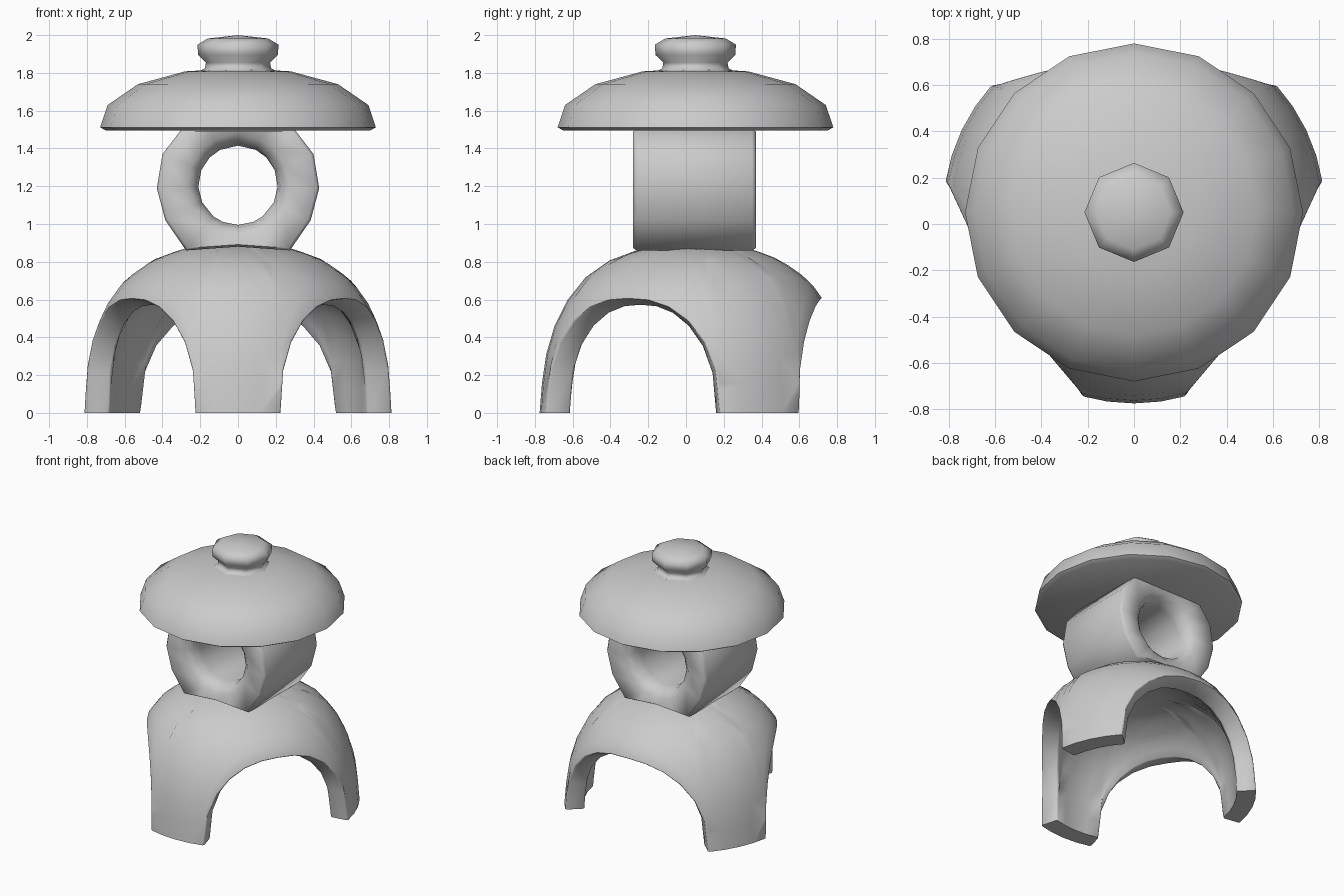
import bpy, bmesh, math

if "Cube" in bpy.data.objects:
    bpy.data.objects.remove(bpy.data.objects["Cube"])

CY = 0.05  # centre line of the turned parts


def finish(name, bm, angle=50):
    bmesh.ops.remove_doubles(bm, verts=bm.verts, dist=1e-4)
    bmesh.ops.recalc_face_normals(bm, faces=bm.faces)
    me = bpy.data.meshes.new(name)
    bm.to_mesh(me)
    bm.free()
    ob = bpy.data.objects.new(name, me)
    bpy.context.collection.objects.link(ob)
    bpy.ops.object.select_all(action='DESELECT')
    ob.select_set(True)
    bpy.context.view_layer.objects.active = ob
    bpy.ops.object.shade_smooth_by_angle(angle=math.radians(angle))
    return ob


def quads(bm, a, b, closed=True):
    n = len(a)
    for i in range(n if closed else n - 1):
        j = (i + 1) % n
        bm.faces.new((a[i], a[j], b[j], b[i]))


def lathe(name, profile, sides, angle):
    bm = bmesh.new()
    rings = []
    for r, z in profile:
        rings.append([bm.verts.new((r * math.cos(2 * math.pi * k / sides),
                                    CY + r * math.sin(2 * math.pi * k / sides), z))
                      for k in range(sides)])
    for a, b in zip(rings, rings[1:]):
        quads(bm, a, b)
    bm.faces.new(rings[0])
    bmesh.ops.pointmerge(bm, verts=rings[-1], merge_co=(0, CY, profile[-1][1]))
    return finish(name, bm, angle)


# Roof and finial
lathe("roof", [(0.70, 1.495), (0.73, 1.512), (0.69, 1.63), (0.53, 1.74),
               (0.28, 1.808), (0, 1.825)], 16, 60)
lathe("finial", [(0.22, 1.80), (0.175, 1.825), (0.17, 1.855), (0.212, 1.895),
                 (0.214, 1.95), (0.16, 1.982), (0, 2.0)], 8, 70)

# Fire box: flattened ring with a round opening front to back
half = [(0, 1.5), (0.15, 1.5), (0.3, 1.5), (0.4, 1.37), (0.43, 1.19),
        (0.385, 1.02), (0.275, 0.86), (0.14, 0.87), (0, 0.88)]
outer = half + [(-x, z) for x, z in half[-2:0:-1]]


def hole(r):
    pts = []
    for x, z in outer:
        a = math.atan2(z - 1.205, x)
        pts.append((r * math.cos(a), 1.205 + r * math.sin(a)))
    return pts


def shrink(f):
    return [(x * f, 1.205 + (z - 1.205) * f) for x, z in outer]


bm = bmesh.new()
sections = [(outer, 0.305), (shrink(0.965), 0.325), (hole(0.27), 0.31), (hole(0.225), 0.27), (hole(0.21), 0.2)]
sections += [(p, -d) for p, d in sections[::-1]]
rings = [[bm.verts.new((x, 0.045 + d, z)) for x, z in pts] for pts, d in sections]
for a, b in zip(rings, rings[1:] + rings[:1]):
    quads(bm, a, b)
finish("fire_box", bm, 60)

# Base: domed shell opened by three arches, leaving three legs
out_prof = [(0, 0.895), (0.25, 0.88), (0.33, 0.855), (0.45, 0.81), (0.60, 0.705), (0.69, 0.58),
            (0.76, 0.43), (0.805, 0.25), (0.825, 0)]
in_prof = [(0, 0.76), (0.25, 0.73), (0.43, 0.66), (0.56, 0.55), (0.63, 0.42),
           (0.675, 0.25), (0.69, 0)]


def clipped(profile, zb, n=9):
    """Profile from the top down to height zb, evenly resampled."""
    pts = [profile[0]]
    for (r0, z0), (r1, z1) in zip(profile, profile[1:]):
        if z1 <= zb:
            t = (z0 - zb) / (z0 - z1)
            pts.append((r0 + (r1 - r0) * t, zb))
            break
        pts.append((r1, z1))
    cum = [0]
    for p, q in zip(pts, pts[1:]):
        cum.append(cum[-1] + math.dist(p, q))
    res = []
    for k in range(n + 1):
        s = cum[-1] * k / n
        i = next((i for i in range(len(pts) - 1) if s <= cum[i + 1]), len(pts) - 2)
        t = min(1, (s - cum[i]) / (cum[i + 1] - cum[i]))
        res.append(tuple(a + (b - a) * t for a, b in zip(pts[i], pts[i + 1])))
    return res


columns = []  # (angle in degrees, arch height fraction)
arches = [(-32.5, 41.5), (90, 48), (212.5, 41.5)]
for i, (c, w) in enumerate(arches):
    for k in range(13):
        t = -math.cos(math.pi * k / 12)
        columns.append((c + w * t, max(0, 1 - abs(t) ** 2.5) ** 0.4))
    nc, nw = arches[(i + 1) % 3]
    start, end = c + w, nc - nw + (360 if i == 2 else 0)
    columns += [(start + (end - start) * k / 4, 0) for k in (1, 2, 3)]

bm = bmesh.new()
lips = []
for prof, height in ((out_prof, 0.605), (in_prof, 0.57)):
    cols = []
    for deg, f in columns:
        a = math.radians(deg)
        cols.append([bm.verts.new((r * math.cos(a), CY + r * math.sin(a), z))
                     for r, z in clipped(prof, f * height)])
    for a, b in zip(cols, cols[1:] + cols[:1]):
        quads(bm, a[1:], b[1:], False)
        bm.faces.new((a[0], a[1], b[1]))
    lips.append([c[-1] for c in cols])
    bmesh.ops.pointmerge(bm, verts=[c[0] for c in cols], merge_co=(0, CY, prof[0][1]))
quads(bm, lips[0], lips[1])
bmesh.ops.recalc_face_normals(bm, faces=bm.faces)
# Round the arch edges, keep the feet crisp
edges = [bm.edges.get((l[i], l[(i + 1) % len(l)])) for l in lips for i in range(len(l))]
edges = [e for e in edges if max(v.co.z for v in e.verts) > 0.001]
bmesh.ops.bevel(bm, geom=edges, offset=0.028, segments=2, profile=0.5, affect='EDGES', clamp_overlap=True)
for v in bm.verts:
    v.co.z = max(0, v.co.z)
finish("legged_base", bm, 50)
